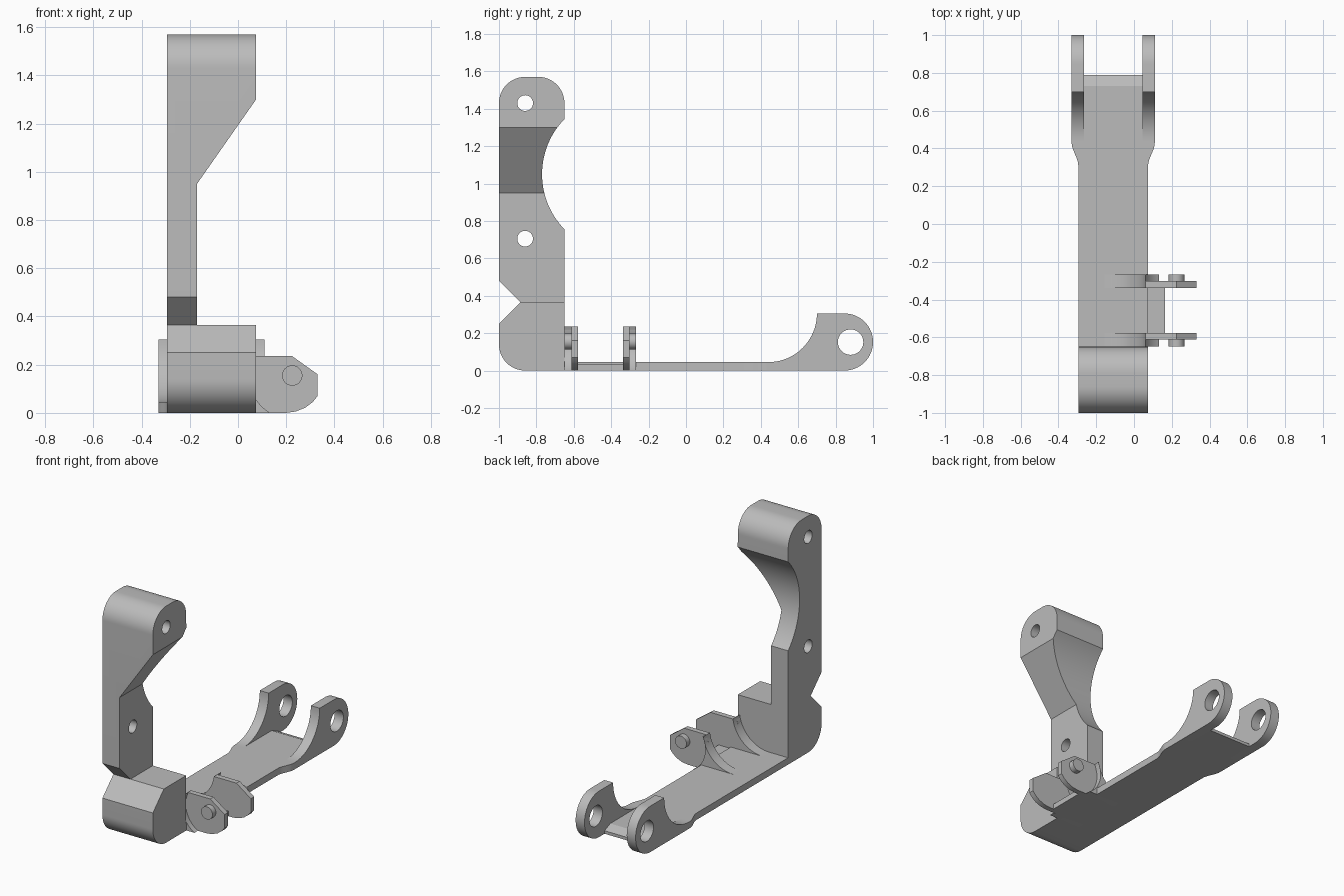
import bpy, math
from mathutils import Vector

default = bpy.data.objects.get("Cube")
if default:
    bpy.data.objects.remove(default)

grey = bpy.data.materials.new("plain grey")
grey.use_nodes = True
colour = (0.5, 0.5, 0.5, 1)
grey.diffuse_color = colour
grey.node_tree.nodes["Principled BSDF"].inputs["Base Color"].default_value = colour

CX = -0.11  # middle of the arm


def arc(u, v, r, start, end, n=16):
    """Points along an arc, angles in degrees."""
    angles = [math.radians(start + (end - start) * i / n) for i in range(n + 1)]
    return [(u + r * math.cos(a), v + r * math.sin(a)) for a in angles]


def prism(name, profile, axis, low, high):
    """Extrude a 2D profile along x (profile yz), y (profile xz) or z (profile xy)."""
    def place(u, v, w):
        return {"x": (w, u, v), "y": (u, w, v), "z": (u, v, w)}[axis]
    n = len(profile)
    verts = [place(u, v, w) for w in (low, high) for u, v in profile]
    faces = [tuple(reversed(range(n))), tuple(range(n, 2 * n))]
    faces += [(i, (i + 1) % n, n + (i + 1) % n, n + i) for i in range(n)]
    mesh = bpy.data.meshes.new(name)
    mesh.from_pydata(verts, [], faces)
    area = sum(a[0] * b[1] - b[0] * a[1] for a, b in zip(profile, profile[1:] + profile[:1]))
    if (area < 0) != (axis == "y"):
        mesh.flip_normals()
    mesh.materials.append(grey)
    obj = bpy.data.objects.new(name, mesh)
    bpy.context.collection.objects.link(obj)
    return obj


def activate(obj):
    bpy.ops.object.select_all(action="DESELECT")
    obj.select_set(True)
    bpy.context.view_layer.objects.active = obj


def cut(obj, cutter, operation="DIFFERENCE"):
    mod = obj.modifiers.new("cut", "BOOLEAN")
    mod.operation, mod.object, mod.solver = operation, cutter, "EXACT"
    activate(obj)
    bpy.ops.object.modifier_apply(modifier=mod.name)
    bpy.data.objects.remove(cutter)


def hole(obj, y, z, r):
    cut(obj, prism("hole_cutter", arc(y, z, r, 0, 351, 39), "x", -1, 1))


def smooth(obj):
    activate(obj)
    bpy.ops.object.shade_smooth_by_angle(angle=math.radians(25))


# Upright post: side outline trimmed by the front outline
R = 0.4226
half = math.degrees(math.asin(0.295 / R))
side = arc(-0.86, 0.14, 0.14, 270, 180)
side += [(-1, 0.25), (-0.885, 0.365), (-1, 0.48)]
side += arc(-0.86, 1.43, 0.14, 180, 90) + arc(-0.79, 1.43, 0.14, 90, 0)
side += arc(-0.347, 1.05, R, 180 - half, 180 + half, 28) + [(-0.65, 0)]
post = prism("upright_post", side, "x", -0.295, 0.075)
gap = [(-0.17, 0.365), (0.2, 0.365), (0.2, 1.4786), (-0.17, 0.95)]
cut(post, prism("gap_cutter", gap, "y", -1.2, -0.4))
for z in (0.705, 1.43):
    hole(post, -0.86, z, 0.042)
smooth(post)

# Flat arm flaring gently to the fork
edge = [(0.185, -0.65)]
for i in range(13):
    t = i / 12
    edge.append((0.185 + 0.035 * t * t * (3 - 2 * t), 0.31 + 0.12 * t))
plan = [(CX + w, y) for w, y in edge] + [(CX - w, y) for w, y in reversed(edge)]
smooth(prism("flat_arm", plan, "z", 0, 0.045))

# Fork floor with a sloped lip
lip = [(0.43, 0), (0.79, 0), (0.79, 0.02), (0.73, 0.045), (0.43, 0.045)]
prism("fork_floor", lip, "x", CX - 0.155, CX + 0.155)

# Pair of fork ears with pin holes
ear = [(0.43, 0)] + arc(0.8475, 0.1525, 0.1525, -90, 90, 32)
ear += arc(0.44, 0.305, 0.26, 0, -90, 20) + [(0.43, 0.045)]
for name, offset in (("left_fork_ear", 0.1875), ("right_fork_ear", -0.1875)):
    obj = prism(name, ear, "x", CX + offset - 0.0325, CX + offset + 0.0325)
    hole(obj, 0.88, 0.152, 0.068)
    smooth(obj)

# Side bracket: two thin plates, outer ribs cleared around the pins, and pins
PIN = (0.225, 0.155)
sweep = arc(-0.16, 0.267, 0.222, 270, 352, 16)
plate = [(-0.16, 0.01)] + sweep + [(0.06, 0.235), (0.225, 0.235), (0.33, 0.16)]
plate += [(0.33, 0.07), (0.31, 0.045), (0.28, 0.022), (0.24, 0.006), (0.2, 0), (-0.1, 0)]
rib = [(-0.16, 0.01)] + sweep + arc(*PIN, 0.18, 153.6, 239.5, 20) + [(-0.1, 0)]
MID = -0.4575
for name, s in (("rear", 1), ("front", -1)):
    def span(a, b):
        return sorted((MID + s * a, MID + s * b))
    smooth(prism(name + "_bracket_plate", plate, "y", *span(0.12, 0.155)))
    smooth(prism(name + "_bracket_rib", rib, "y", *span(0.155, 0.191)))
    smooth(prism(name + "_bracket_pin", arc(*PIN, 0.042, 0, 350, 35), "y", *span(0.15, 0.191)))

# Web joining the plates to the arm
web = [(0.07, 0), (0.165, 0), (0.165, 0.035), (0.07, 0.035)]
prism("bracket_web", web, "y", MID - 0.125, MID + 0.125)
